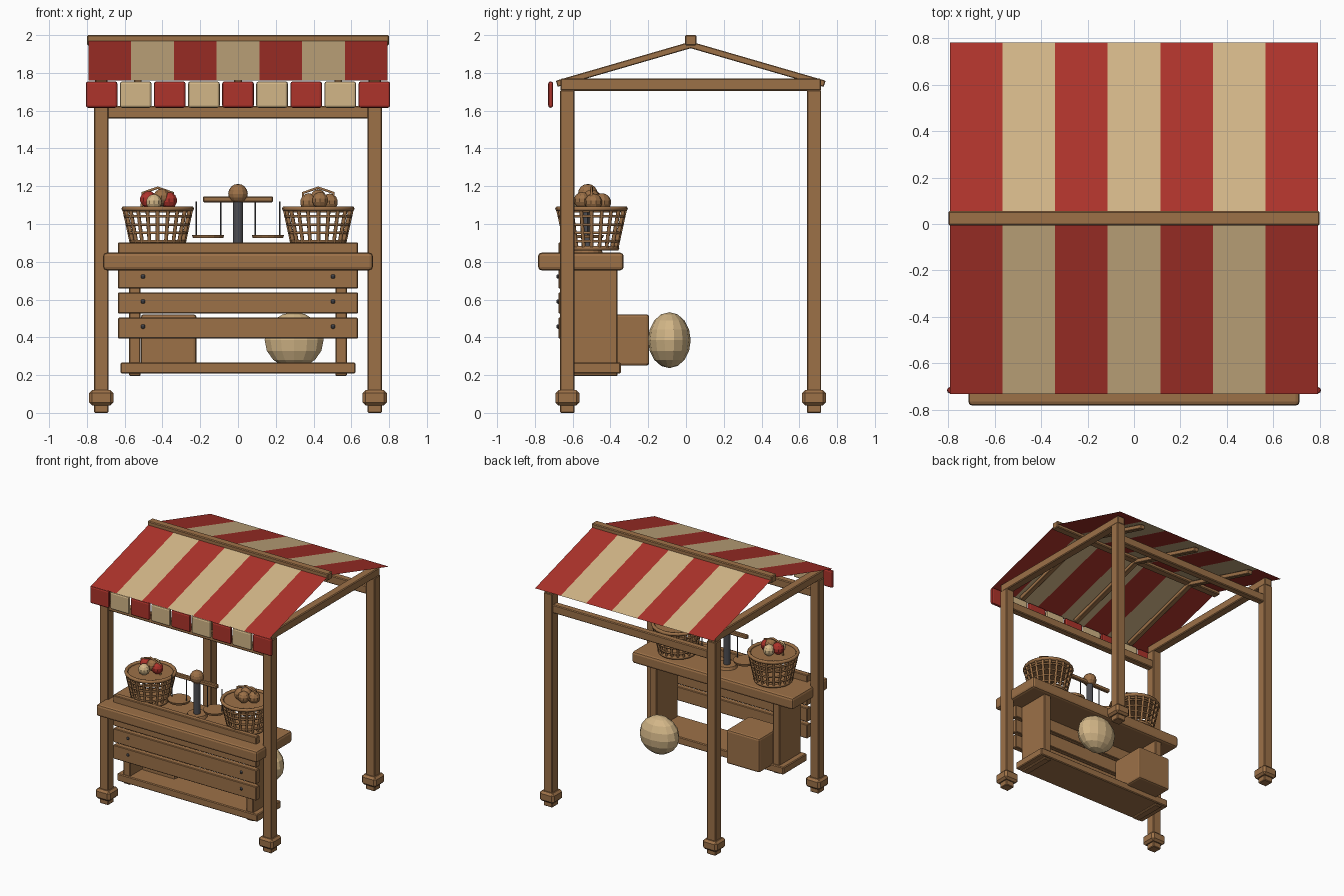
import bpy, bmesh, math
from mathutils import Vector

if "Cube" in bpy.data.objects:
    bpy.data.objects.remove(bpy.data.objects["Cube"])


def material(name, rgb):
    m = bpy.data.materials.new(name)
    m.diffuse_color = (*rgb, 1)
    m.use_nodes = True
    m.node_tree.nodes["Principled BSDF"].inputs["Base Color"].default_value = m.diffuse_color
    return m


WOOD = material("brown wood", (0.335, 0.165, 0.064))
RED = material("red cloth", (0.42, 0.033, 0.024))
TAN = material("tan cloth", (0.65, 0.47, 0.245))
IRON = material("dark iron", (0.075, 0.075, 0.085))


def finish(bm, name, mat):
    me = bpy.data.meshes.new(name)
    bm.to_mesh(me)
    bm.free()
    ob = bpy.data.objects.new(name, me)
    bpy.context.collection.objects.link(ob)
    me.materials.append(mat)
    return ob


def box(name, x, y, z, mat=WOOD, bevel=0.006, segments=1):
    """Box from (min, max) ranges, with softened edges."""
    bm = bmesh.new()
    bmesh.ops.create_cube(bm, size=1)
    for v in bm.verts:
        for i, r in enumerate((x, y, z)):
            v.co[i] = r[0] if v.co[i] < 0 else r[1]
    ob = finish(bm, name, mat)
    if bevel:
        mod = ob.modifiers.new("bevel", "BEVEL")
        mod.width, mod.segments = bevel, segments
    return ob


def ball(name, c, r, mat=WOOD, seg=12, rings=8):
    bm = bmesh.new()
    bmesh.ops.create_uvsphere(bm, u_segments=seg, v_segments=rings, radius=1)
    for v in bm.verts:
        v.co = Vector(a * b for a, b in zip(v.co, r)) + Vector(c)
    return finish(bm, name, mat)


def disc(name, c, r1, r2, h, mat=WOOD, seg=16):
    """Cylinder or cone standing on c."""
    bm = bmesh.new()
    bmesh.ops.create_cone(bm, cap_ends=True, segments=seg, radius1=r1, radius2=r2, depth=h)
    bmesh.ops.translate(bm, verts=bm.verts, vec=Vector(c) + Vector((0, 0, h / 2)))
    return finish(bm, name, mat)


def tubes(name, paths, r, mat=WOOD, sides=1):
    """Round rods along one or more (points, closed) paths."""
    cu = bpy.data.curves.new(name, "CURVE")
    cu.dimensions = "3D"
    cu.bevel_depth, cu.bevel_resolution, cu.use_fill_caps = r, sides, True
    for pts, closed in paths:
        sp = cu.splines.new("POLY")
        sp.points.add(len(pts) - 1)
        for p, q in zip(sp.points, pts):
            p.co = (*q, 1)
        sp.use_cyclic_u = closed
    cu.materials.append(mat)
    ob = bpy.data.objects.new(name, cu)
    bpy.context.collection.objects.link(ob)
    return ob


MID = 0.025            # depth of the ridge
PX, PY = 0.724, 0.653  # post spacing from the ridge centre

# Frame: four posts on block feet, side beams, front and back beams
for sx in (-1, 1):
    x = sx * PX
    for sy, side in ((-1, "front"), (1, "back")):
        y = MID + sy * PY
        box(f"{side}_post", (x - .038, x + .038), (y - .038, y + .038), (0, 1.71), bevel=.005)
        box(f"{side}_foot", (x - .064, x + .064), (y - .064, y + .064), (.04, .12), bevel=.016)
    box("side_beam", (x - .034, x + .034), (MID - .69, MID + .69), (1.705, 1.77))
for sy in (-1, 1):
    y = MID + sy * PY
    box("cross_beam", (-.70, .70), (y - .028, y + .028), (1.558, 1.625))

# Ridge beam and sloped rafters
box("ridge_beam", (-.80, .80), (MID - .031, MID + .031), (1.945, 2.0))
SLOPE = .29
for x in (-.53, 0, .53):
    for turn in (0, math.pi):
        ob = box("rafter", (x - .02, x + .02), (0, .745), (-.04, -.006), bevel=.004)
        ob.location = (0, MID, 1.972)
        ob.rotation_euler = (-math.atan(SLOPE), 0, turn)

# Striped cloth roof: two slopes, seven stripes
bm = bmesh.new()
W, N = 1.584, 7
EAVE, APEX = .757, 1.978
rows = [[bm.verts.new((-W / 2 + W * i / N, MID + d, APEX - abs(d) * SLOPE)) for i in range(N + 1)]
        for d in (-EAVE, 0, EAVE)]
for a, b in zip(rows, rows[1:]):
    for i in range(N):
        f = bm.faces.new((a[i], a[i + 1], b[i + 1], b[i]))
        f.material_index = i % 2
finish(bm, "roof_cloth", RED).data.materials.append(TAN)

# Hanging valance flaps
for i in range(9):
    x = (i - 4) * .1805
    box("valance_flap", (x - .084, x + .084), (-.73, -.703), (1.615, 1.755),
        TAN if i % 2 else RED, bevel=.013, segments=2)

# Counter: top, slatted front with bolts, side panels, base shelf
box("counter_top", (-.714, .714), (-.783, -.33), (.755, .848), bevel=.018, segments=2)
for i in range(4):
    z = .393 + i * .1325
    box("front_slat", (-.635, .635), (-.675, -.63), (z, z + .112), bevel=.005)
    if i < 3:
        for x in (-.503, .503):
            ball("bolt", (x, -.677, z + .064), (.012, .01, .012), IRON, 8, 6)
for s in (-1, 1):
    x = s * .546
    box("side_panel", (x - .031, x + .031), (-.632, -.362), (.195, .76), bevel=.006)
box("base_shelf", (-.622, .622), (-.645, -.345), (.208, .267))

# Goods behind the counter
box("crate", (-.514, -.22), (-.487, -.195), (.25, .522), bevel=.015, segments=2)
ball("melon", (.297, -.088, .385), (.16, .113, .148), TAN, 14, 8)


# Woven baskets with produce
def basket(cx, goods):
    cy, z0, z1, r0, r1 = -.5, .865, 1.085, .132, .18

    def ring(t, n=20, grow=0):
        r = r0 + (r1 - r0) * t + grow
        return [(cx + r * math.cos(2 * math.pi * k / n), cy + r * math.sin(2 * math.pi * k / n),
                 z0 + (z1 - z0) * t) for k in range(n)]

    tubes("basket_staves", [((a, b), False) for a, b in zip(ring(0), ring(1))], .0105)
    tubes("basket_bands", [(ring(t, grow=.002), True) for t in (.2, .4, .6, .8)], .008)
    tubes("basket_rims", [(ring(t), True) for t in (.03, .98)], .014)
    disc("basket_floor", (cx, cy, z0), r0, r0, .015, seg=20)
    disc("basket_fill", (cx, cy, 1.06), .165, .168, .018, seg=20)
    for dx, dy, dz, r, mat in goods:
        ball("produce", (cx + dx, cy + dy, 1.115 + dz), (r, r, r), mat, 10, 7)
    arch = [(-.085, 0, 1.08), (-.08, 0, 1.165), (0, 0, 1.192), (.08, 0, 1.165), (.085, 0, 1.08)]
    tubes("basket_handle", [([(cx + a, cy + b, c) for a, b, c in arch], False)], .008)


basket(-.425, [(-.05, .01, .015, .046, RED), (-.02, -.055, .0, .043, TAN),
               (.02, .0, .025, .046, WOOD), (.06, .0, .01, .044, RED),
               (0, .055, .005, .043, TAN)])
basket(.425, [(-.05, 0, .0, .048, WOOD), (.01, -.05, .01, .044, WOOD), (.06, .01, .0, .046, WOOD),
              (0, .055, .0, .048, WOOD), (.0, .0, .025, .043, WOOD)])

# Balance scale
SY = -.52
disc("scale_base", (0, SY, .845), .08, .07, .025)
disc("scale_column", (0, SY, .86), .026, .026, .27, IRON, 12)
ball("scale_knob", (0, SY, 1.16), (.052, .052, .052))
box("scale_arm", (-.186, .186), (SY - .015, SY + .015), (1.115, 1.146), bevel=.006)
for s in (-1, 1):
    disc("scale_pan", (s * .158, SY, .925), .08, .086, .018)
    tubes("pan_wires", [(((s * x, SY, .935), (s * x, SY, 1.12)), False) for x in (.092, .222)],
          .004, IRON)
